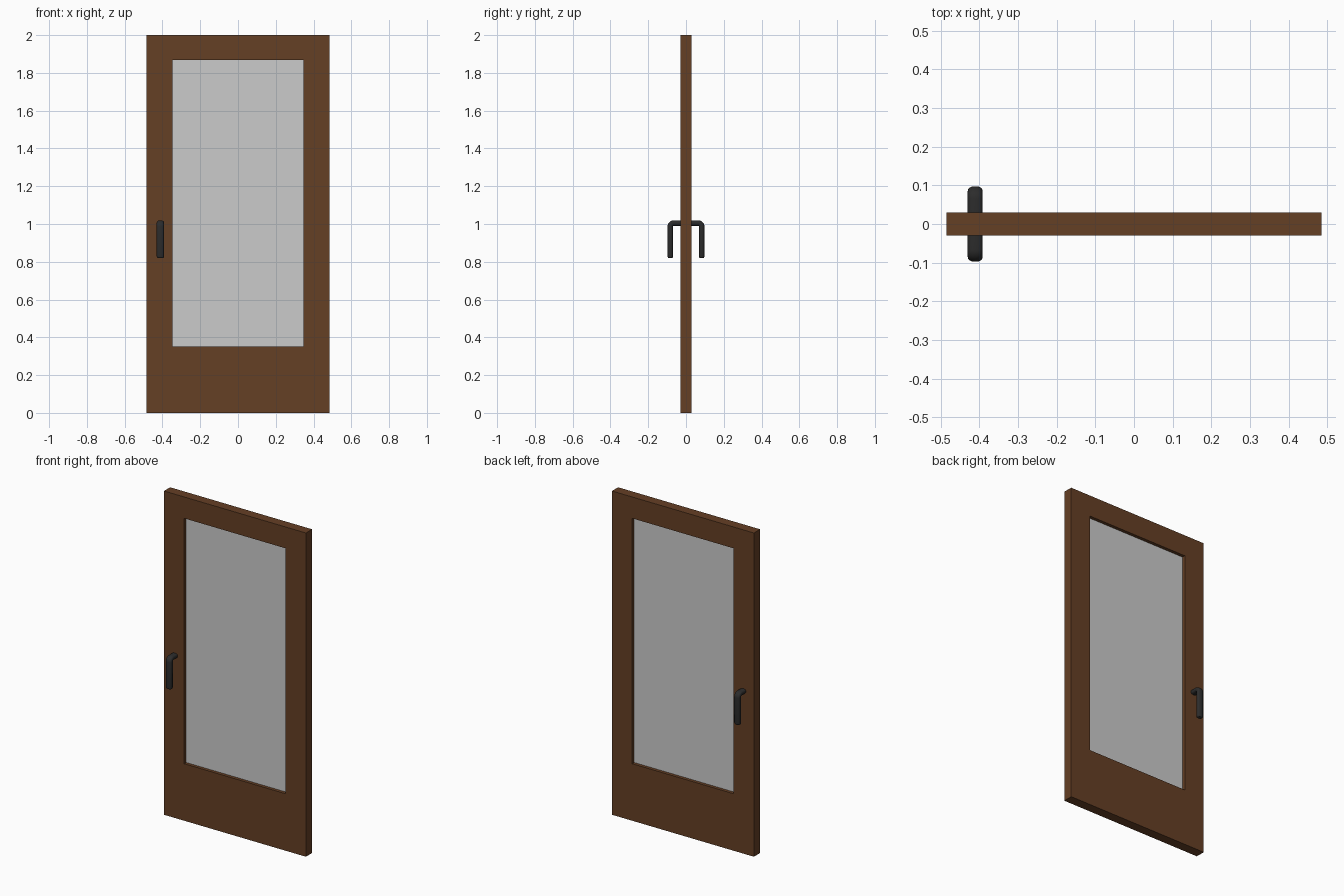
import bpy, bmesh, math
from mathutils import Vector

if "Cube" in bpy.data.objects:
    bpy.data.objects.remove(bpy.data.objects["Cube"])


def make_object(name, bm, color=None):
    bmesh.ops.recalc_face_normals(bm, faces=bm.faces)
    mesh = bpy.data.meshes.new(name)
    bm.to_mesh(mesh)
    bm.free()
    obj = bpy.data.objects.new(name, mesh)
    bpy.context.collection.objects.link(obj)
    if color:
        mat = bpy.data.materials.new(name + "_colour")
        mat.diffuse_color = (*color, 1)
        mat.use_nodes = True
        mat.node_tree.nodes["Principled BSDF"].inputs["Base Color"].default_value = mat.diffuse_color
        mesh.materials.append(mat)
    return obj


def rect(x0, x1, z0, z1):
    return [(x0, z0), (x1, z0), (x1, z1), (x0, z1)]


W, T = 0.485, 0.03
OPENING = (-0.347, 0.347, 0.352, 1.868)

# Door frame: mitred ring extruded through its thickness
bm = bmesh.new()
outer = [bm.verts.new((x, -T, z)) for x, z in rect(-W, W, 0, 2)]
inner = [bm.verts.new((x, -T, z)) for x, z in rect(*OPENING)]
ring = []
for i in range(4):
    j = (i + 1) % 4
    ring.append(bm.faces.new((outer[i], outer[j], inner[j], inner[i])))
ext = bmesh.ops.extrude_face_region(bm, geom=ring, use_keep_orig=True)
moved = [v for v in ext["geom"] if isinstance(v, bmesh.types.BMVert)]
bmesh.ops.translate(bm, verts=moved, vec=(0, 2 * T, 0))
make_object("door_frame", bm, (0.13, 0.05, 0.018))

# Glass pane, recessed on both sides
bm = bmesh.new()
x0, x1, z0, z1 = OPENING
bmesh.ops.create_cube(bm, size=1)
bmesh.ops.scale(bm, verts=bm.verts, vec=(x1 - x0, 0.02, z1 - z0))
bmesh.ops.translate(bm, verts=bm.verts, vec=((x0 + x1) / 2, 0, (z0 + z1) / 2))
make_object("glass_pane", bm)


# Handles: rounded section swept along an L-shaped path on each side
def handle(name, side, sides=24):
    hx, hy, bend = 0.0195, 0.0145, 0.018
    y_grip, z_top, z_end = 0.083, 1.005, 0.82
    # path entries: outward distance, height, direction angle, section scale
    path = [(0.02, z_top, 0, 1)]
    for k in range(9):
        a = math.pi / 2 * k / 8
        path.append((y_grip - bend + bend * math.sin(a),
                     z_top - bend + bend * math.cos(a), -a, 1))
    down = -math.pi / 2
    path += [(y_grip, z_end + 0.008, down, 1), (y_grip, z_end + 0.003, down, 0.92),
             (y_grip, z_end, down, 0.72)]
    bm = bmesh.new()
    loops = []
    for y, z, a, s in path:
        loop = []
        for i in range(sides):
            t = 2 * math.pi * i / sides
            c, d = math.cos(t), math.sin(t)
            u = math.copysign(abs(c) ** 0.8, c) * hx * s
            v = math.copysign(abs(d) ** 0.8, d) * hy * s
            co = Vector((-0.411 + u, side * (y - v * math.sin(a)), z + v * math.cos(a)))
            loop.append(bm.verts.new(co))
        loops.append(loop)
    for a, b in zip(loops, loops[1:]):
        for i in range(sides):
            j = (i + 1) % sides
            bm.faces.new((a[i], a[j], b[j], b[i]))
    bm.faces.new(loops[0])
    bm.faces.new(loops[-1])
    obj = make_object(name, bm, (0.025, 0.025, 0.025))
    bpy.ops.object.select_all(action='DESELECT')
    bpy.context.view_layer.objects.active = obj
    obj.select_set(True)
    bpy.ops.object.shade_smooth_by_angle(angle=math.radians(40))


handle("front_handle", -1)
handle("back_handle", 1)
